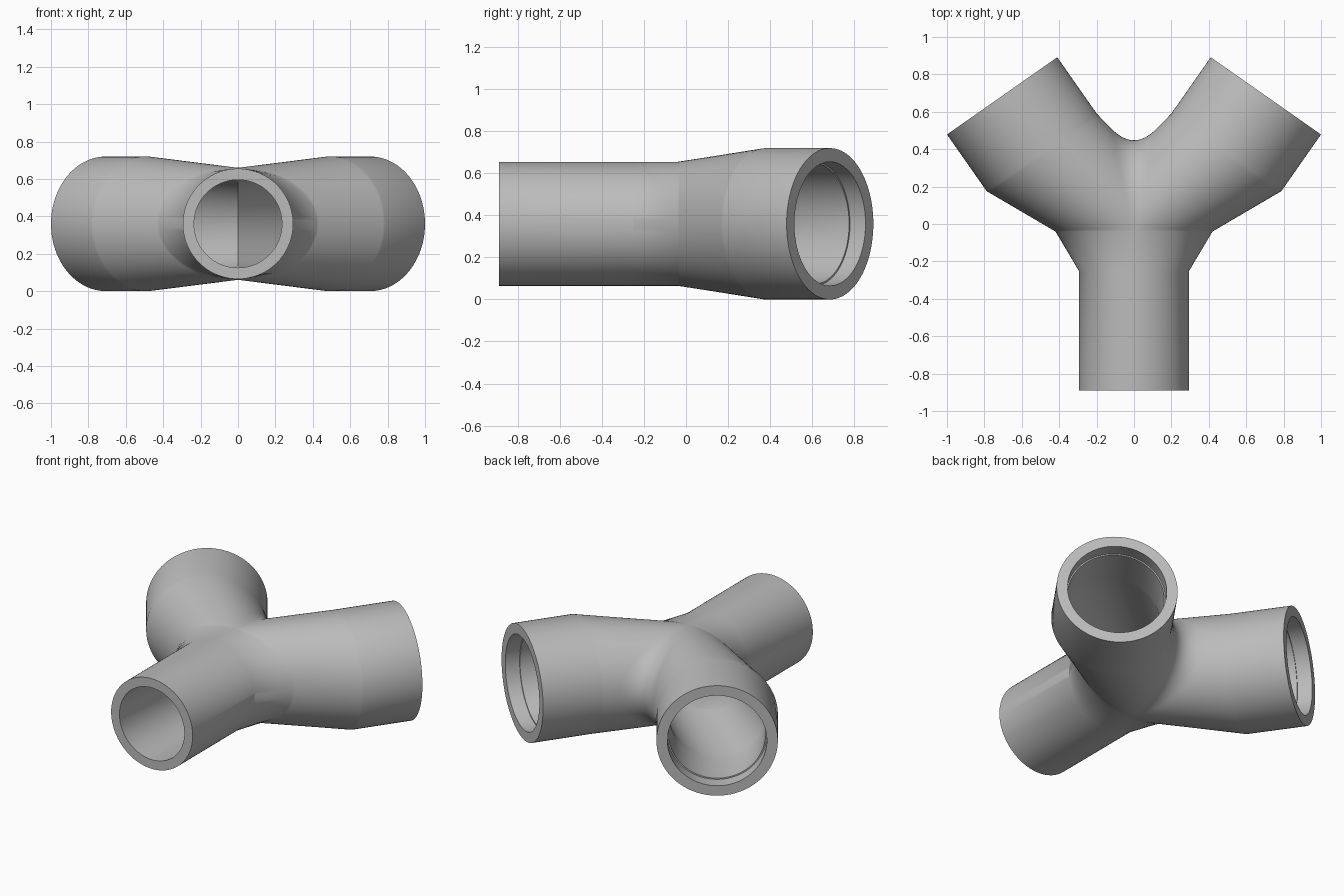
import bpy
import bmesh
from math import sin, cos, pi, radians
from mathutils import Vector

cube = bpy.data.objects.get("Cube")
if cube:
    bpy.data.objects.remove(cube, do_unlink=True)

SIDES = 96
ROWS = 28
MID_Z = 0.36
AXIS = Vector((cos(radians(55)), sin(radians(55)), 0))   # branch direction
ACROSS = Vector((AXIS.y, -AXIS.x, 0))
UP = Vector((0, 0, 1))
MOUTH = Vector((0.705, 0.685, MID_Z))                    # branch end centre
SOCKET = 0.37                                            # straight socket length
SPLIT_Y, NECK_Y, FRONT_Y = -0.04, -0.25, -0.89

bm = bmesh.new()


def ring(centre, side, a, b):
    """Points of an ellipse spanned by a side direction and the z axis."""
    angles = [2 * pi * i / SIDES for i in range(SIDES)]
    return [centre + side * (a * cos(t)) + UP * (b * sin(t)) for t in angles]


def branch_ring(depth, r):
    return ring(MOUTH - AXIS * depth, ACROSS, r, r)


def trunk_ring(y, a, b):
    return ring(Vector((0, y, MID_Z)), Vector((1, 0, 0)), a, b)


def skin(rings, flip=1):
    """Bridge consecutive rings with quads, optionally mirrored in x."""
    rows = [[bm.verts.new((p.x * flip, p.y, p.z)) for p in r] for r in rings]
    for low, high in zip(rows, rows[1:]):
        for i in range(SIDES):
            j = (i + 1) % SIDES
            bm.faces.new((low[i], low[j], high[j], high[i]))


def split_loft(start, end, blend):
    """Ruled loft cut at x = 0, with the crotch rounded over a blend width."""
    columns = []
    for i, (p, q) in enumerate(zip(start, end)):
        crossing = p.x < -1e-5
        first = p.lerp(q, -p.x / (q.x - p.x)) if crossing else p
        width = blend * abs(cos(2 * pi * i / SIDES)) if crossing else 0
        slope = (q - p) / (q.x - p.x) if crossing else Vector()
        slope.x = 0
        column = []
        for k in range(ROWS + 1):
            v = first.lerp(q, k / ROWS)
            if width > 0 and v.x < width:
                v = v + slope * ((width - v.x) ** 2 / (2 * width))
            column.append(v)
        columns.append(column)
    return [list(row) for row in zip(*columns)]


# Two branches: outer loft, socket, end rim, stepped bore, inner loft
outer_root = trunk_ring(SPLIT_Y, 0.42, 0.295)
inner_root = trunk_ring(SPLIT_Y, 0.36, 0.235)
outer = split_loft(outer_root, branch_ring(SOCKET, 0.36), 0.12)
inner = split_loft(inner_root, branch_ring(SOCKET, 0.287), 0)
mouth = [branch_ring(0, 0.36), branch_ring(0, 0.295),
         branch_ring(0.09, 0.295), branch_ring(0.09, 0.287)]
for flip in (1, -1):
    skin(outer + mouth + inner[::-1], flip)

# Front trunk: flared neck, straight tube, rim and bore
skin([outer_root,
      trunk_ring(NECK_Y, 0.295, 0.295),
      trunk_ring(FRONT_Y, 0.295, 0.295),
      trunk_ring(FRONT_Y, 0.235, 0.235),
      trunk_ring(NECK_Y, 0.235, 0.235),
      inner_root])

# Weld the three legs into one shell
bmesh.ops.remove_doubles(bm, verts=bm.verts, dist=0.0002)
bmesh.ops.recalc_face_normals(bm, faces=bm.faces)
mesh = bpy.data.meshes.new("wye_pipe_fitting")
bm.to_mesh(mesh)
bm.free()

# Single grey material
grey = bpy.data.materials.new("plain_grey")
grey.use_nodes = True
colour = (0.5, 0.5, 0.5, 1)
grey.diffuse_color = colour
grey.node_tree.nodes["Principled BSDF"].inputs["Base Color"].default_value = colour
mesh.materials.append(grey)

fitting = bpy.data.objects.new("wye_pipe_fitting", mesh)
bpy.context.collection.objects.link(fitting)
bpy.ops.object.select_all(action="DESELECT")
fitting.select_set(True)
bpy.context.view_layer.objects.active = fitting
bpy.ops.object.shade_smooth_by_angle(angle=radians(30))
